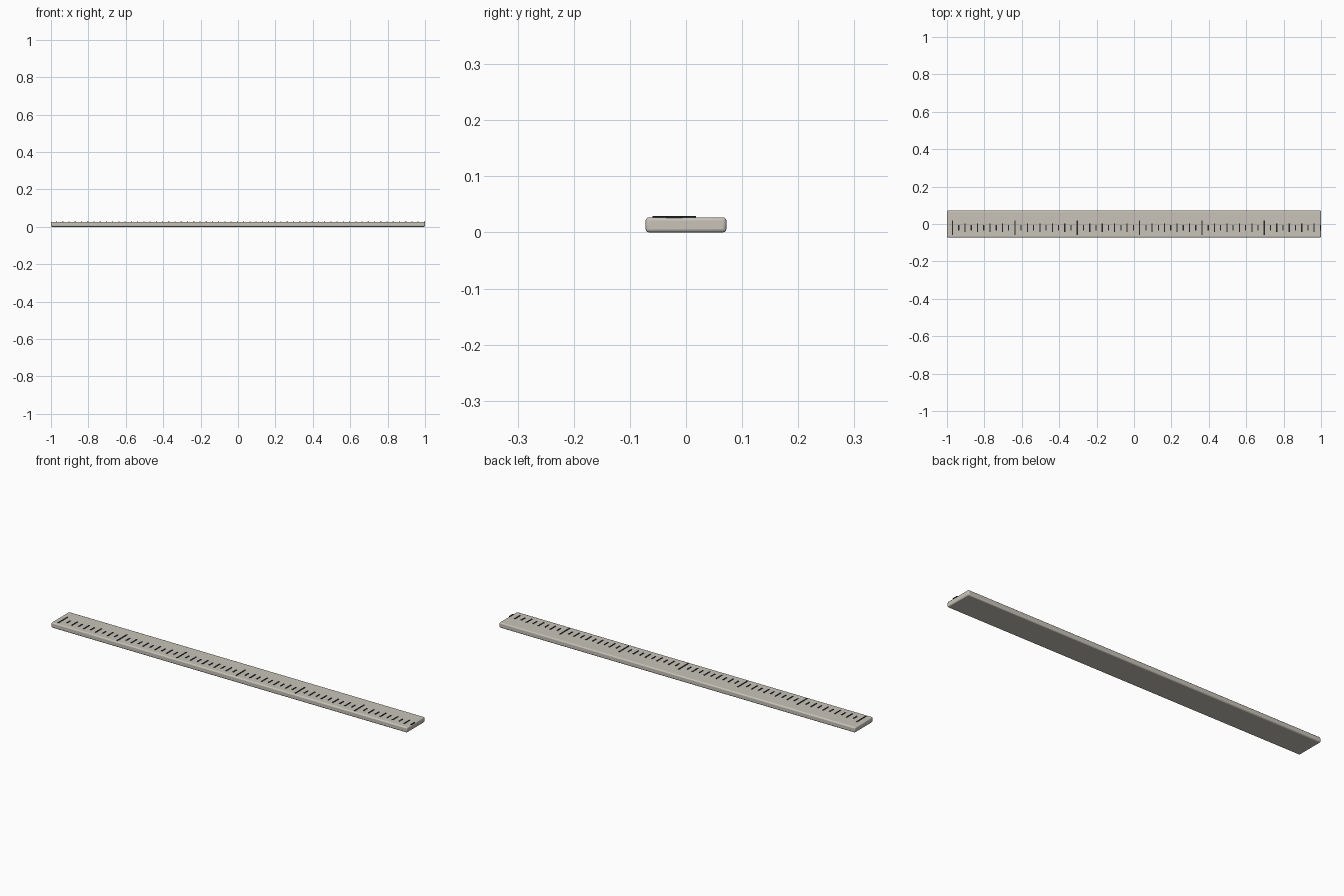
import bpy, bmesh
from mathutils import Matrix, Vector

if "Cube" in bpy.data.objects:
    bpy.data.objects.remove(bpy.data.objects["Cube"])


def material(name, rgb):
    m = bpy.data.materials.new(name)
    m.diffuse_color = (*rgb, 1)
    m.use_nodes = True
    m.node_tree.nodes["Principled BSDF"].inputs["Base Color"].default_value = m.diffuse_color
    return m


def add_box(bm, centre, size):
    bmesh.ops.create_cube(bm, size=1, matrix=Matrix.Translation(Vector(centre)) @ Matrix.Diagonal((*size, 1)))


def make_object(name, bm, mat):
    me = bpy.data.meshes.new(name)
    bm.to_mesh(me)
    bm.free()
    me.materials.append(mat)
    ob = bpy.data.objects.new(name, me)
    bpy.context.collection.objects.link(ob)
    return ob


# Ruler body: thin bar with rounded edges
LENGTH, WIDTH, THICK = 2.0, 0.144, 0.027
bm = bmesh.new()
add_box(bm, (0, 0, THICK / 2), (LENGTH, WIDTH, THICK))
body = make_object("ruler_body", bm, material("pale_warm_grey", (0.58, 0.55, 0.49)))
bevel = body.modifiers.new("rounded_edges", "BEVEL")
bevel.width = 0.006
bevel.segments = 3
bpy.context.view_layer.objects.active = body
body.select_set(True)
bpy.ops.object.shade_smooth_by_angle()

# Graduation marks: long every tenth, medium on even, short on odd
START, STEP, TICK_Y = -0.97, 1 / 30, -0.021
bm = bmesh.new()
for i in range(60):
    length = 0.078 if i % 10 == 0 else 0.046 if i % 2 == 0 else 0.03
    add_box(bm, (START + i * STEP, TICK_Y, 0.0275), (0.006, length, 0.003))
make_object("graduation_marks", bm, material("dark_ink", (0.02, 0.022, 0.025)))
